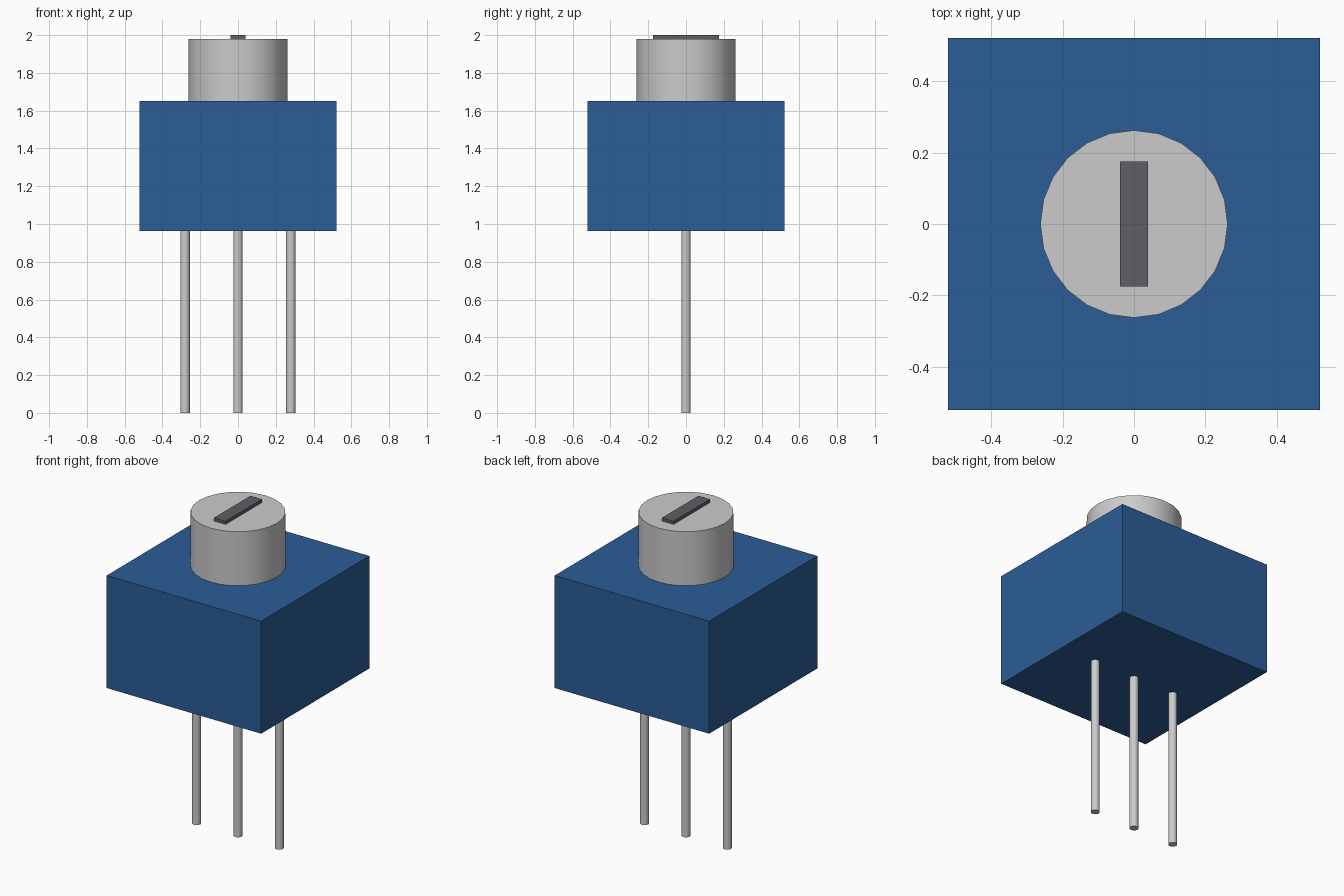
import bpy
import math

if "Cube" in bpy.data.objects:
    bpy.data.objects.remove(bpy.data.objects["Cube"])


def material(name, color):
    m = bpy.data.materials.new(name)
    m.diffuse_color = (*color, 1)
    m.use_nodes = True
    m.node_tree.nodes["Principled BSDF"].inputs["Base Color"].default_value = m.diffuse_color
    return m


def box(name, size, z0, z1, mat):
    bpy.ops.mesh.primitive_cube_add(size=1, location=(0, 0, (z0 + z1) / 2))
    ob = bpy.context.object
    ob.name = name
    ob.scale = (size[0], size[1], z1 - z0)
    bpy.ops.object.transform_apply(location=False, rotation=False, scale=True)
    ob.data.materials.append(mat)
    return ob


def cylinder(name, x, radius, z0, z1, sides):
    bpy.ops.mesh.primitive_cylinder_add(vertices=sides, radius=radius, depth=z1 - z0,
                                        location=(x, 0, (z0 + z1) / 2))
    ob = bpy.context.object
    ob.name = name
    bpy.ops.object.shade_smooth_by_angle(angle=math.radians(35))
    return ob


blue = material("blue_plastic", (0.025, 0.11, 0.31))
dark = material("dark_grey", (0.11, 0.115, 0.13))

# Square housing
box("housing", (1.045, 1.045), 0.962, 1.65, blue)

# Adjustment knob with its raised indicator bar
cylinder("knob", 0, 0.263, 1.65, 1.98, 24)
box("indicator_bar", (0.078, 0.352), 1.98, 2.0, dark)

# Row of three pins
for side, x in (("left", -0.28), ("middle", 0), ("right", 0.28)):
    cylinder(side + "_pin", x, 0.025, 0, 0.962, 12)
